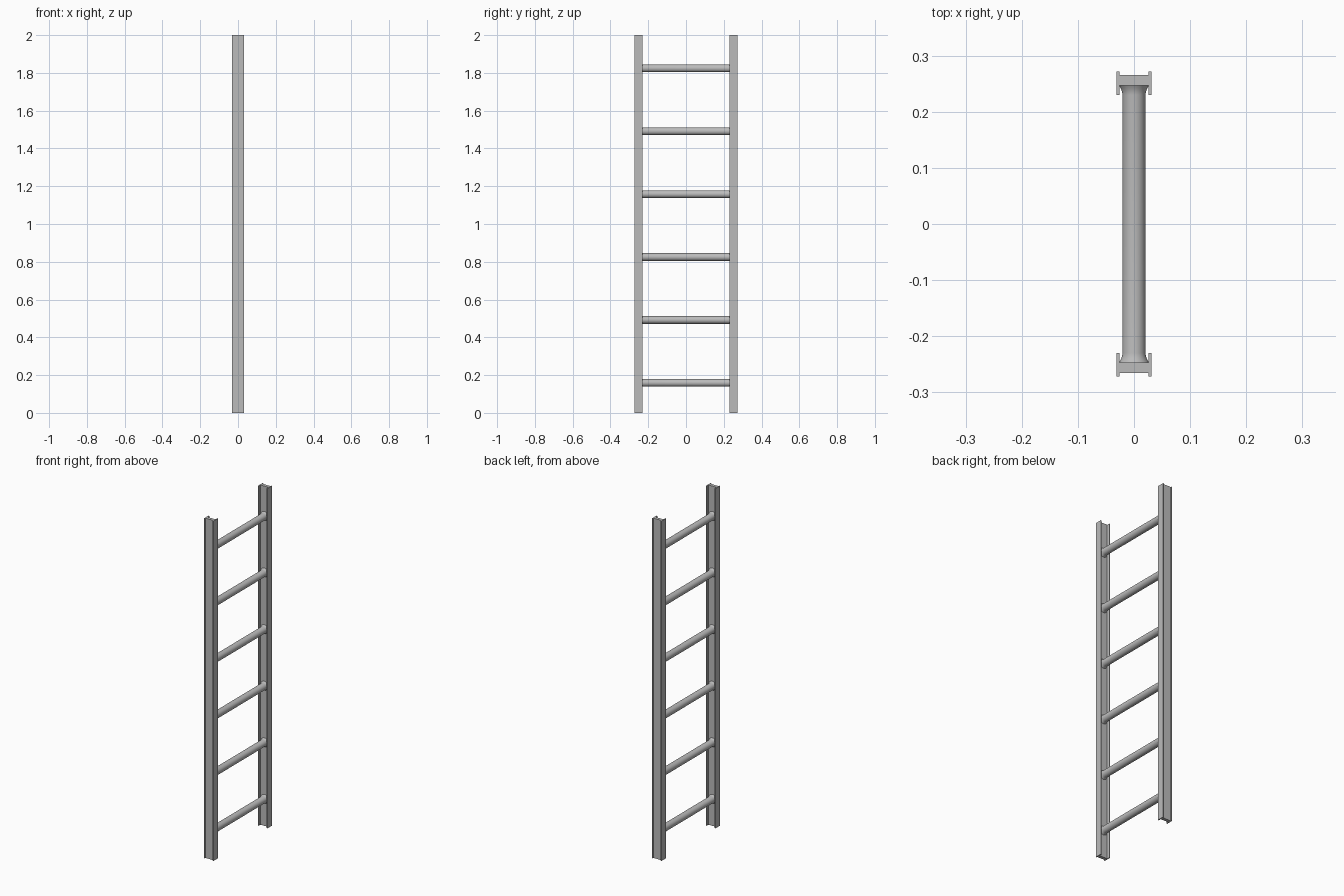
import bpy
import bmesh
import math
from mathutils import Matrix

if "Cube" in bpy.data.objects:
    bpy.data.objects.remove(bpy.data.objects["Cube"], do_unlink=True)

HEIGHT = 2.0
RUNG_COUNT, FIRST_RUNG, RUNG_STEP = 6, 0.159, 0.333
SIDES = 32

steel = bpy.data.materials.new("grey_steel")
steel.use_nodes = True
grey = (0.5, 0.5, 0.5, 1)
steel.diffuse_color = grey
steel.node_tree.nodes["Principled BSDF"].inputs["Base Color"].default_value = grey


def add_object(name, bm):
    bmesh.ops.recalc_face_normals(bm, faces=bm.faces)
    mesh = bpy.data.meshes.new(name)
    bm.to_mesh(mesh)
    bm.free()
    mesh.materials.append(steel)
    obj = bpy.data.objects.new(name, mesh)
    bpy.context.collection.objects.link(obj)
    return obj


# Side rails: an H-section extruded to full height
half_section = [(0.031, 0.230), (0.031, 0.2715), (0.0255, 0.2715),
                (0.0255, 0.2655)]
inner_edge = [(0.0255, 0.2465), (0.0255, 0.230)]


def add_rail(name, side):
    right = inner_edge + half_section
    section = right + [(-x, y) for x, y in reversed(right)]
    bm = bmesh.new()
    face = bm.faces.new([bm.verts.new((x, side * y, 0)) for x, y in section])
    top = bmesh.ops.extrude_face_region(bm, geom=[face])["geom"]
    bmesh.ops.translate(bm, vec=(0, 0, HEIGHT),
                        verts=[v for v in top if isinstance(v, bmesh.types.BMVert)])
    return add_object(name, bm)


add_rail("front_rail", -1)
add_rail("back_rail", 1)

# Rungs: a round bar whose ends flare out to meet the rail webs
flare = [(0.0205, 0.230), (0.0212, 0.235), (0.0228, 0.240),
         (0.0248, 0.244), (0.0265, 0.247)]
profile = [(r, -y) for r, y in reversed(flare)] + flare

for i in range(RUNG_COUNT):
    bm = bmesh.new()
    verts = [bm.verts.new((r, y, 0)) for r, y in profile]
    edges = [bm.edges.new(pair) for pair in zip(verts, verts[1:])]
    bmesh.ops.spin(bm, geom=verts + edges, cent=(0, 0, 0), axis=(0, 1, 0),
                   angle=math.tau, steps=SIDES, use_merge=True)
    bmesh.ops.remove_doubles(bm, verts=bm.verts, dist=0.0001)
    bmesh.ops.transform(bm, verts=bm.verts,
                        matrix=Matrix.Translation((0, 0, FIRST_RUNG + i * RUNG_STEP)))
    rung = add_object(f"rung_{i + 1}", bm)
    for polygon in rung.data.polygons:
        polygon.use_smooth = True
